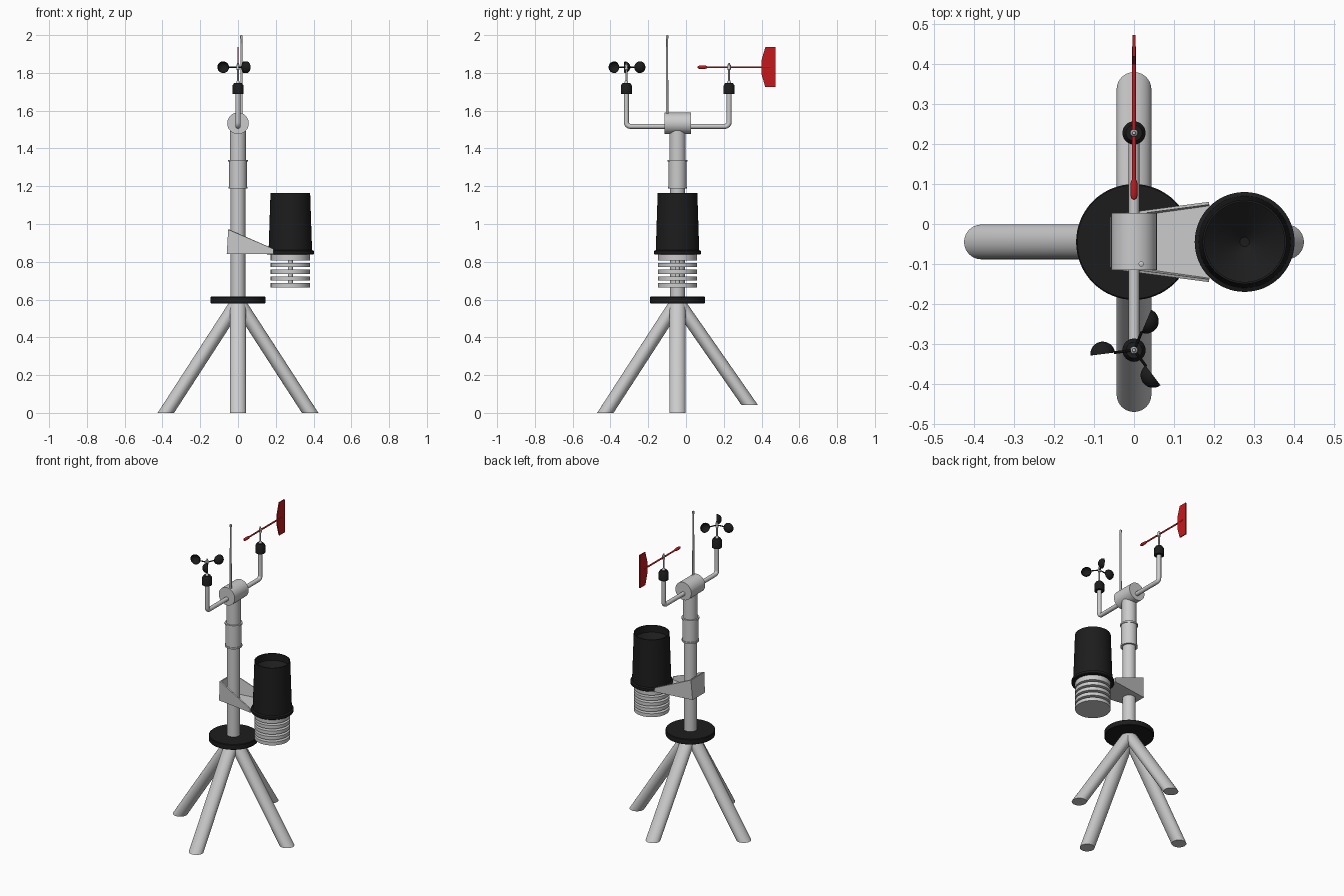
import bpy, bmesh
from math import pi, sin, cos, radians
from mathutils import Matrix, Vector

if "Cube" in bpy.data.objects:
    bpy.data.objects.remove(bpy.data.objects["Cube"])

MY = -0.045            # mast axis in y
CUP_Y, VANE_Y = -0.316, 0.228


def material(name, rgb):
    m = bpy.data.materials.new(name)
    m.diffuse_color = (*rgb, 1)
    m.use_nodes = True
    m.node_tree.nodes["Principled BSDF"].inputs["Base Color"].default_value = m.diffuse_color
    return m


BLACK = material("black", (0.012, 0.012, 0.012))
RED = material("red", (0.55, 0.01, 0.012))


def finish(name, bm, mat=None, smooth=True):
    bmesh.ops.recalc_face_normals(bm, faces=bm.faces)
    me = bpy.data.meshes.new(name)
    bm.to_mesh(me)
    bm.free()
    ob = bpy.data.objects.new(name, me)
    bpy.context.collection.objects.link(ob)
    if mat:
        me.materials.append(mat)
    if smooth:
        bpy.ops.object.select_all(action='DESELECT')
        ob.select_set(True)
        bpy.context.view_layer.objects.active = ob
        bpy.ops.object.shade_smooth_by_angle(angle=radians(35))
    return ob


def lathe(name, profile, matrix, mat=None, n=40):
    """Revolve (radius, height) points about local z; r = 0 closes an end."""
    bm = bmesh.new()
    rings = []
    for r, z in profile:
        if r == 0:
            rings.append([bm.verts.new((0, 0, z))] * n)
        else:
            rings.append([bm.verts.new((r * cos(2 * pi * i / n), r * sin(2 * pi * i / n), z))
                          for i in range(n)])
    for a, b in zip(rings, rings[1:]):
        for i in range(n):
            j = (i + 1) % n
            bm.faces.new(list(dict.fromkeys((a[i], a[j], b[j], b[i]))))
    bm.transform(matrix)
    return finish(name, bm, mat)


def at(x, y, z=0):
    return Matrix.Translation((x, y, z))


def cyl(name, a, b, r, mat=None, n=20):
    a, b = Vector(a), Vector(b)
    d = b - a
    m = Matrix.Translation(a) @ d.to_track_quat('Z', 'Y').to_matrix().to_4x4()
    return lathe(name, [(0, 0), (r, 0), (r, d.length), (0, d.length)], m, mat, n)


# Splayed legs with horizontal feet (the back foot sits slightly higher)
for name, dx, dy, foot in (("front_leg", 0, -1, 0), ("back_leg", 0, 1, 0.042),
                           ("left_leg", -1, 0, 0), ("right_leg", 1, 0, 0)):
    top, reach = 0.59, 0.382
    shear = Matrix.Identity(4)
    shear[0][2] = -dx * reach / (top - foot)
    shear[1][2] = -dy * reach / (top - foot)
    lathe(name, [(0, 0), (0.0435, 0), (0.0435, top - foot), (0, top - foot)],
          at(dx * reach, MY + dy * reach, foot) @ shear)

# Base disc
lathe("base_disc", [(0, 0.58), (0.142, 0.58), (0.145, 0.583), (0.145, 0.612),
                    (0.142, 0.615), (0, 0.615)], at(0, MY), BLACK, 64)

# Mast with stepped collar
lathe("mast", [(0, 0.6), (0.039, 0.6), (0.039, 1.187), (0.051, 1.187), (0.051, 1.197),
               (0.047, 1.197), (0.047, 1.33), (0.052, 1.33), (0.052, 1.34),
               (0.043, 1.34), (0.043, 1.52), (0, 1.52)], at(0, MY))

# Horizontal head
cyl("mast_head", (0, -0.115, 1.533), (0, 0.027, 1.533), 0.057, n=48)

# Antenna
lathe("antenna", [(0, 1.57), (0.0065, 1.57), (0.0055, 1.98), (0.0065, 1.982),
                  (0.0065, 1.997), (0, 2.0)], at(0.018, -0.1), n=16)

# Bent sensor arms
for name, y in (("anemometer_arm", CUP_Y), ("vane_arm", VANE_Y)):
    s = 1 if y > 0 else -1
    pts = [(MY, 1.517)] + [(y - s * 0.022 * (1 - sin(t)), 1.517 + 0.022 * (1 - cos(t)))
                           for t in (i * pi / 12 for i in range(7))] + [(y, 1.70)]
    cu = bpy.data.curves.new(name, 'CURVE')
    cu.dimensions = '3D'
    cu.bevel_depth, cu.bevel_resolution, cu.use_fill_caps = 0.0135, 4, True
    sp = cu.splines.new('POLY')
    sp.points.add(len(pts) - 1)
    for p, (py, pz) in zip(sp.points, pts):
        p.co = (0, py, pz, 1)
    sp.use_smooth = True
    bpy.context.collection.objects.link(bpy.data.objects.new(name, cu))

# Sensor housings, spindles and small hubs
for name, y in (("anemometer", CUP_Y), ("vane", VANE_Y)):
    lathe(name + "_housing", [(0, 1.687), (0.029, 1.687), (0.029, 1.733), (0.02, 1.747),
                              (0, 1.747)], at(0, y), BLACK)
    lathe(name + "_spindle", [(0, 1.74), (0.011, 1.74), (0.008, 1.757), (0.005, 1.76),
                              (0.005, 1.815), (0.009, 1.817), (0.009, 1.842),
                              (0.005, 1.845), (0.004, 1.852), (0, 1.852)], at(0, y), n=20)

# Three hollow cups on spokes
for i in range(3):
    a = radians(67 + 120 * i)
    c = Vector((0.079 * cos(a), CUP_Y + 0.079 * sin(a), 1.83))
    dome = Vector((sin(a), -cos(a), 0))
    m = Matrix.Translation(c) @ dome.to_track_quat('Z', 'Y').to_matrix().to_4x4()
    arc = [k * pi / 16 for k in range(9)]
    prof = [(0.031 * cos(t), 0.031 * sin(t)) for t in arc[:-1]] + [(0, 0.031)]
    inner = [(0, 0.029)] + [(0.029 * cos(t), 0.029 * sin(t)) for t in arc[-2::-1]]
    lathe(f"wind_cup_{i + 1}", inner + prof, m, BLACK, 28)
    cyl(f"cup_spoke_{i + 1}", (0, CUP_Y, 1.83), c - 0.028 * (c - Vector((0, CUP_Y, 1.83))).normalized(),
        0.0035, BLACK, 10)

# Wind vane: rod with pointed nose weight, and tail fin
lathe("vane_rod", [(0, 0), (0.006, 0.003), (0.009, 0.012), (0.009, 0.042), (0.005, 0.052),
                   (0.005, 0.385), (0, 0.385)],
      at(0, 0.06, 1.83) @ Matrix.Rotation(-pi / 2, 4, 'X'), RED, 16)
bm = bmesh.new()
fin = [(0.42, 1.936), (0.473, 1.936), (0.473, 1.724), (0.42, 1.724), (0.399, 1.795), (0.399, 1.865)]
f = bm.faces.new([bm.verts.new((-0.0035, y, z)) for y, z in fin])
ext = bmesh.ops.extrude_face_region(bm, geom=[f])["geom"]
bmesh.ops.translate(bm, vec=(0.007, 0, 0), verts=[v for v in ext if isinstance(v, bmesh.types.BMVert)])
finish("vane_fin", bm, RED, False)

# Rain gauge: tapered open bucket with funnel inside
GX = 0.277
lathe("rain_gauge", [(0, 0.838), (0.121, 0.838), (0.125, 0.842), (0.125, 0.857), (0.115, 0.862),
                     (0.105, 1.165), (0.1, 1.165), (0.1, 1.12), (0.012, 1.05), (0, 1.05)],
      at(GX, MY), BLACK, 64)

# Louvred sensor shield
lathe("shield_cap", [(0, 0.806), (0.104, 0.806), (0.104, 0.84), (0, 0.84)], at(GX, MY), n=56)
for i in range(4):
    z = 0.665 + 0.0355 * i
    lathe(f"shield_plate_{i + 1}", [(0, z), (0.104, z), (0.104, z + 0.022), (0, z + 0.022)],
          at(GX, MY), n=56)
cyl("shield_post", (GX, MY, 0.67), (GX, MY, 0.82), 0.013)

# Gauge bracket: folded tray wrapping the back of the mast
bm = bmesh.new()
v = {}
for s in (-1, 1):
    for key, x, h, z in (("bb", -0.056, 0.06, 0.845), ("bt", -0.048, 0.066, 0.97),
                         ("ft", 0.188, 0.097, 0.868), ("fb", 0.188, 0.094, 0.845)):
        v[key, s] = bm.verts.new((x, MY + s * h, z))
    bm.faces.new([v[k, s] for k in ("bb", "bt", "ft", "fb")])
for a, b in (("bb", "bt"), ("bb", "fb")):
    bm.faces.new((v[a, -1], v[b, -1], v[b, 1], v[a, 1]))
bracket = finish("gauge_bracket", bm, None, False)
mod = bracket.modifiers.new("thickness", 'SOLIDIFY')
mod.thickness, mod.offset, mod.use_even_offset = 0.007, 0, True
